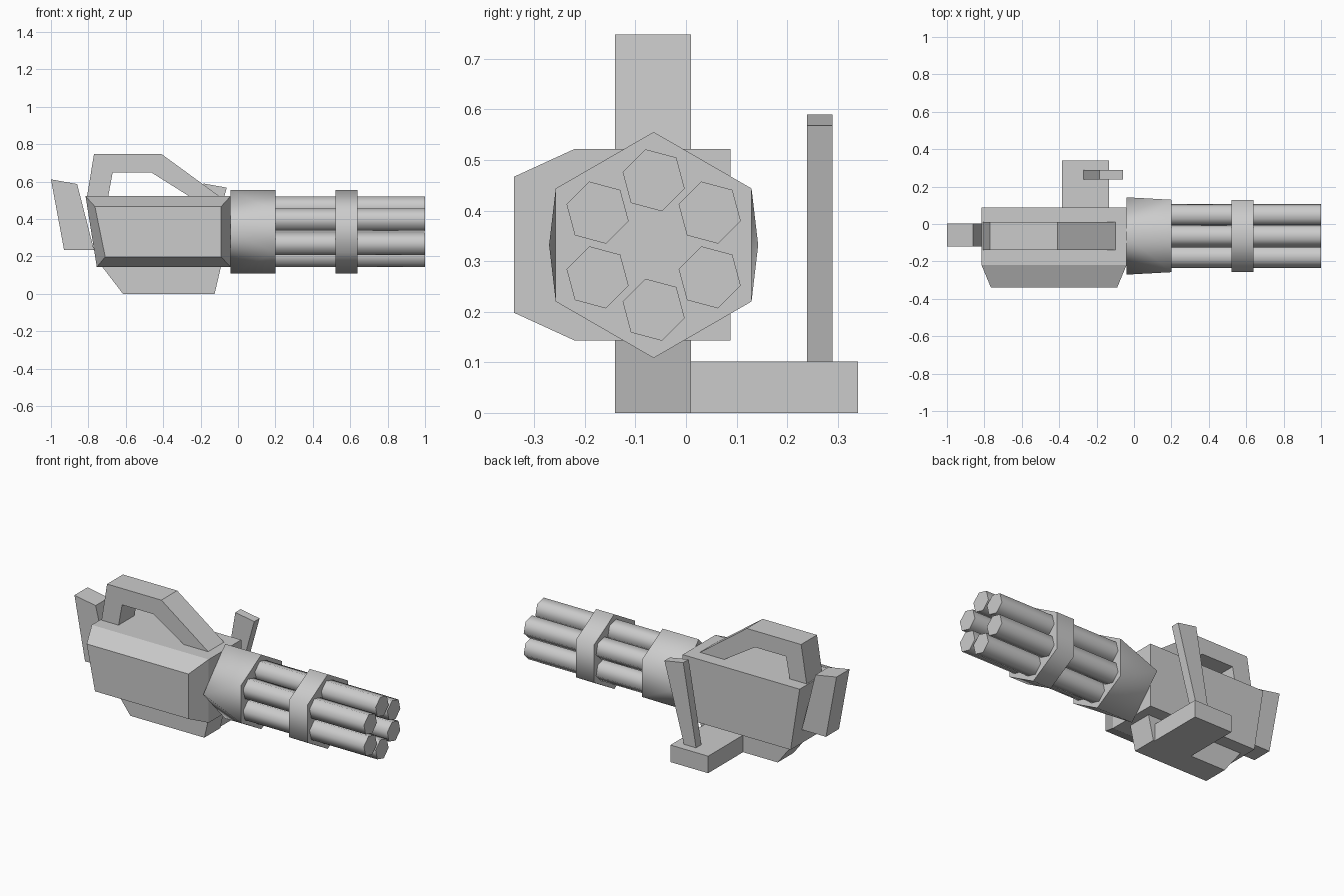
import bpy, bmesh, math
from mathutils import Vector

cube = bpy.data.objects.get("Cube")
if cube:
    bpy.data.objects.remove(cube)

metal = bpy.data.materials.new("plain_grey")
metal.use_nodes = True
grey = (0.6, 0.6, 0.6, 1)
metal.diffuse_color = grey
metal.node_tree.nodes["Principled BSDF"].inputs["Base Color"].default_value = grey

AXIS_Y, AXIS_Z = -0.064, 0.332   # barrel cluster axis
HEX_R = 0.2235


def finish(name, bm, smooth_angle=None):
    bmesh.ops.recalc_face_normals(bm, faces=bm.faces)
    mesh = bpy.data.meshes.new(name)
    bm.to_mesh(mesh)
    bm.free()
    mesh.materials.append(metal)
    obj = bpy.data.objects.new(name, mesh)
    bpy.context.collection.objects.link(obj)
    if smooth_angle:
        bpy.ops.object.select_all(action='DESELECT')
        obj.select_set(True)
        bpy.context.view_layer.objects.active = obj
        bpy.ops.object.shade_smooth_by_angle(angle=math.radians(smooth_angle))
    return obj


def loft(bm, rings):
    """Join equal rings of points into a closed solid."""
    loops = [[bm.verts.new(p) for p in ring] for ring in rings]
    for a, b in zip(loops, loops[1:]):
        for i in range(len(a)):
            j = (i + 1) % len(a)
            bm.faces.new((a[i], a[j], b[j], b[i]))
    bm.faces.new(loops[0])
    bm.faces.new(loops[-1])


def prism(name, profile, y0, y1):
    bm = bmesh.new()
    loft(bm, [[(x, y, z) for x, z in profile] for y in (y0, y1)])
    return finish(name, bm)


def ring(x, cy, cz, radius, start, count=6):
    angles = [math.radians(start) + math.tau * i / count for i in range(count)]
    return [Vector((x, cy + radius * math.cos(a), cz + radius * math.sin(a))) for a in angles]


# Main body, chamfered towards the front
outer = [(-0.815, 0.522), (-0.04, 0.522), (-0.04, 0.143), (-0.755, 0.143)]
inner = [(-0.765, 0.467), (-0.09, 0.467), (-0.09, 0.198), (-0.71, 0.198)]
bm = bmesh.new()
loft(bm, [[(x, y, z) for x, z in prof]
          for prof, y in ((outer, 0.088), (outer, -0.22), (inner, -0.34))])
finish("body", bm)

# Carrying handle, underside mount and rear stock
prism("carry_handle", [(-0.808, 0.515), (-0.77, 0.748), (-0.41, 0.748), (-0.09, 0.515),
                       (-0.25, 0.515), (-0.465, 0.65), (-0.67, 0.65), (-0.695, 0.515)],
      -0.14, 0.01)
prism("lower_mount", [(-0.73, 0.15), (-0.615, 0), (-0.125, 0), (-0.09, 0.15)], -0.14, 0.01)
prism("rear_stock", [(-1, 0.612), (-0.86, 0.587), (-0.77, 0.235), (-0.93, 0.235)], -0.12, 0.003)

# Side arm with upright grip
prism("side_arm", [(-0.385, 0), (-0.135, 0), (-0.135, 0.102), (-0.385, 0.102)], 0.01, 0.34)
prism("side_grip", [(-0.27, 0.1), (-0.19, 0.1), (-0.06, 0.568), (-0.185, 0.59)], 0.239, 0.29)

# Housing blends a four-sided rear into a six-sided front
bm = bmesh.new()
points = ring(0.2, AXIS_Y, AXIS_Z, HEX_R, 30)
for p in ring(-0.04, AXIS_Y, AXIS_Z, HEX_R, 0, 4):
    p.y = AXIS_Y + (p.y - AXIS_Y) * 0.925
    points.append(p)
verts = [bm.verts.new(p) for p in points]
bmesh.ops.convex_hull(bm, input=verts)
bmesh.ops.dissolve_limit(bm, angle_limit=0.01, verts=bm.verts[:], edges=bm.edges[:])
finish("barrel_housing", bm, 62)

# Clamp band around the barrels
bm = bmesh.new()
loft(bm, [ring(x, AXIS_Y, AXIS_Z, HEX_R, 30) for x in (0.52, 0.64)])
finish("barrel_band", bm, 62)

# Six barrels
for i, centre in enumerate(ring(0, AXIS_Y, AXIS_Z, 0.128, 30)):
    bm = bmesh.new()
    loft(bm, [ring(x, centre.y, centre.z, 0.0635, 45) for x in (0.15, 1)])
    finish(f"barrel_{i + 1}", bm, 62)
